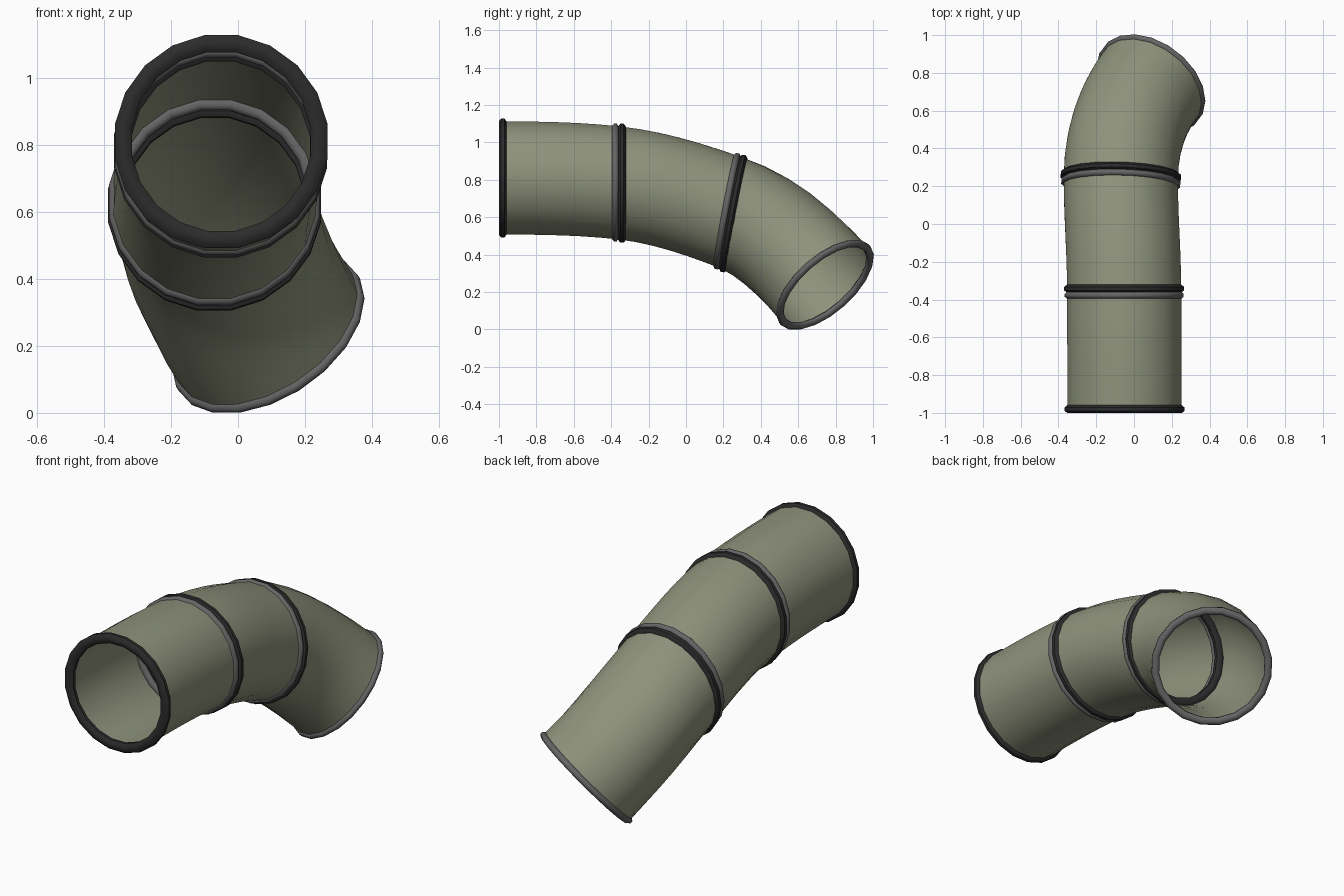
import bpy, bmesh, math
from mathutils import Vector

if "Cube" in bpy.data.objects:
    bpy.data.objects.remove(bpy.data.objects["Cube"])

SIDES = 20
STEPS = 6


def material(name, rgb):
    m = bpy.data.materials.new(name)
    m.diffuse_color = (*rgb, 1)
    m.use_nodes = True
    m.node_tree.nodes["Principled BSDF"].inputs["Base Color"].default_value = m.diffuse_color
    return m


OLIVE = material("olive_paint", (0.27, 0.29, 0.20))
BLACK = material("black_rubber", (0.025, 0.025, 0.025))
GREY = material("grey_metal", (0.13, 0.13, 0.13))


def circle(bm, centre, normal, radius):
    n = Vector(normal).normalized()
    side = n.cross(Vector((0, 0, 1))).normalized()
    up = side.cross(n)
    angles = [2 * math.pi * (i + 0.5) / SIDES for i in range(SIDES)]
    return [bm.verts.new(centre + radius * (side * math.cos(a) + up * math.sin(a)))
            for a in angles]


def bridge(bm, a, b):
    for i in range(SIDES):
        j = (i + 1) % SIDES
        bm.faces.new((a[i], a[j], b[j], b[i]))


def finish(bm, name, mat, angle):
    bmesh.ops.recalc_face_normals(bm, faces=bm.faces[:])
    mesh = bpy.data.meshes.new(name)
    bm.to_mesh(mesh)
    bm.free()
    mesh.materials.append(mat)
    ob = bpy.data.objects.new(name, mesh)
    bpy.context.collection.objects.link(ob)
    bpy.ops.object.select_all(action='DESELECT')
    ob.select_set(True)
    bpy.context.view_layer.objects.active = ob
    bpy.ops.object.shade_smooth_by_angle(angle=math.radians(angle))


def pipe(name, start, end):
    # open sleeve swept along a smooth path between two stations
    p0, p1 = start[0], end[0]
    length = (p1 - p0).length
    m0, m1 = start[1].normalized() * length, end[1].normalized() * length
    n0, n1 = start[2].normalized(), end[2].normalized()
    bm = bmesh.new()
    loops = []
    for k in range(STEPS + 1):
        t = k / STEPS
        c = (p0 * (2*t**3 - 3*t**2 + 1) + m0 * (t**3 - 2*t**2 + t)
             + p1 * (3*t**2 - 2*t**3) + m1 * (t**3 - t**2))
        loops.append(circle(bm, c, n0.lerp(n1, t), 0.306))
    for a, b in zip(loops, loops[1:]):
        bridge(bm, a, b)
    finish(bm, name, OLIVE, 60)


def ring(name, centre, normal, mat, radius, radial, axial):
    # rounded collar straddling the pipe wall
    n = normal.normalized()
    bm = bmesh.new()
    loops = []
    for k in range(8):
        a = 2 * math.pi * (k + 0.5) / 8
        loops.append(circle(bm, centre + n * axial * math.cos(a) * 1.08, n,
                            radius + radial * math.sin(a) * 1.08))
    for k in range(8):
        bridge(bm, loops[k], loops[(k + 1) % 8])
    finish(bm, name, mat, 50)


# stations along the duct: centre, path direction, opening normal
V = Vector
stations = [
    (V((-0.05, -0.98, 0.81)), V((0, 1, 0)), V((0, 1, 0))),
    (V((-0.052, -0.36, 0.784)), V((0, 1, -0.11)), V((0, 1, 0))),
    (V((-0.07, 0.236, 0.626)), V((0.0, 1, -0.37)), V((0.03, 0.98, -0.18))),
    (V((0.09, 0.743, 0.239)), V((0.45, 0.59, -0.67)), V((0.45, 0.59, -0.67))),
]

labels = ["front", "middle", "end"]
for i, label in enumerate(labels):
    pipe(label + "_pipe", stations[i], stations[i + 1])

# each section has a black seal at its start and a grey flange at its end
for i, label in enumerate(labels):
    c, d, n = stations[i]
    shift = 0.0 if i == 0 else 0.018
    ring(label + "_seal", c + d.normalized() * shift, n, BLACK, 0.296, 0.026, 0.021)
    c, d, n = stations[i + 1]
    shift = 0.0 if i == 2 else 0.018
    ring(label + "_flange", c - d.normalized() * shift, n, GREY, 0.299, 0.02, 0.017)
